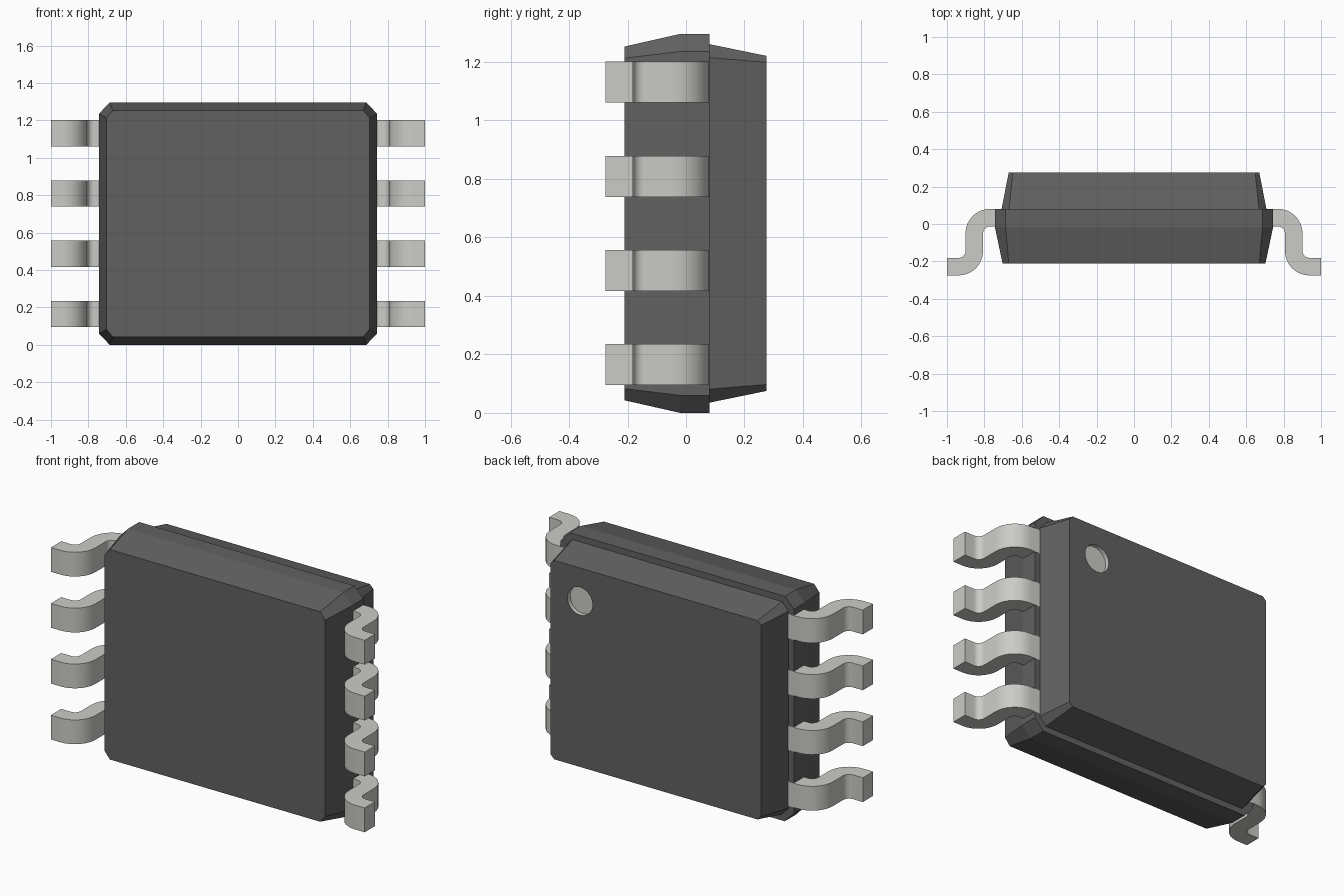
import bpy, bmesh
from math import cos, sin, pi

if "Cube" in bpy.data.objects:
    bpy.data.objects.remove(bpy.data.objects["Cube"])


def material(name, rgb):
    m = bpy.data.materials.new(name)
    m.diffuse_color = (*rgb, 1)
    m.use_nodes = True
    m.node_tree.nodes["Principled BSDF"].inputs["Base Color"].default_value = m.diffuse_color
    return m


DARK = material("dark_plastic", (0.12, 0.12, 0.12))
METAL = material("pale_metal", (0.6, 0.6, 0.57))


def loft(name, rings, mat):
    """Closed solid through a list of equal-length point rings."""
    bm = bmesh.new()
    loops = [[bm.verts.new(p) for p in r] for r in rings]
    n = len(loops[0])
    for a, b in zip(loops, loops[1:]):
        for i in range(n):
            j = (i + 1) % n
            bm.faces.new((a[i], a[j], b[j], b[i]))
    bm.faces.new(loops[0])
    bm.faces.new(loops[-1])
    bmesh.ops.recalc_face_normals(bm, faces=bm.faces)
    me = bpy.data.meshes.new(name)
    bm.to_mesh(me)
    bm.free()
    me.materials.append(mat)
    ob = bpy.data.objects.new(name, me)
    bpy.context.collection.objects.link(ob)
    return ob


def activate(ob):
    bpy.ops.object.select_all(action='DESELECT')
    ob.select_set(True)
    bpy.context.view_layer.objects.active = ob


def octagon(y, hx, hz, cx, cz):
    """Rectangle with cut corners in the XZ plane, centred at z = MID."""
    pts = [(hx, hz - cz), (hx - cx, hz), (cx - hx, hz), (-hx, hz - cz),
           (-hx, cz - hz), (cx - hx, -hz), (hx - cx, -hz), (hx, cz - hz)]
    return [(x, y, MID + z) for x, z in pts]


MID = 0.648

# front half of the case
loft("case_front", [octagon(-0.21, 0.703, 0.605, 0.033, 0.04),
                    octagon(-0.02, 0.743, 0.648, 0.057, 0.06),
                    octagon(0.08, 0.743, 0.648, 0.057, 0.06)], DARK)

# back half of the case, slightly smaller
back = loft("case_back", [octagon(0.08, 0.708, 0.613, 0.04, 0.046),
                          octagon(0.275, 0.67, 0.573, 0.022, 0.022)], DARK)

# round recessed marker in the back face
HX, HZ, HR, DEPTH = 0.483, 1.03, 0.08, 0.025
circle = [(HX + HR * cos(2 * pi * i / 32), HZ + HR * sin(2 * pi * i / 32)) for i in range(32)]
cutter = loft("marker_cutter", [[(x, y, z) for x, z in circle] for y in (0.275 - DEPTH, 0.35)], METAL)
activate(back)
mod = back.modifiers.new("marker", 'BOOLEAN')
mod.operation = 'DIFFERENCE'
mod.solver = 'EXACT'
mod.object = cutter
bpy.ops.object.modifier_apply(modifier=mod.name)
bpy.data.objects.remove(cutter)
if len(back.data.materials) < 2:
    back.data.materials.append(METAL)
for f in back.data.polygons:
    c = f.center
    inside = (c.x - HX) ** 2 + (c.z - HZ) ** 2 < (HR * 1.01) ** 2 and c.y < 0.274
    f.material_index = 1 if inside else 0


# bent pins: S-shaped profile in XY, extruded along z
def arc(cx, cy, r, a0, a1, n=8):
    return [(cx + r * cos(a0 + (a1 - a0) * i / n), cy + r * sin(a0 + (a1 - a0) * i / n))
            for i in range(n + 1)]


R_IN, R_OUT = 0.037, 0.131
profile = ([(0.6, 0.081)] + arc(0.77, -0.05, R_OUT, pi / 2, 0)
           + arc(0.938, -0.144, R_IN, pi, 1.5 * pi)
           + [(1.0, -0.181), (1.0, -0.275)]
           + arc(0.938, -0.144, R_OUT, 1.5 * pi, pi)
           + arc(0.77, -0.05, R_IN, 0, pi / 2) + [(0.6, -0.013)])

for side, label in ((1, "right"), (-1, "left")):
    for i in range(4):
        z = MID + 0.322 * (i - 1.5)
        pin = loft(f"pin_{label}_{i + 1}",
                   [[(side * x, y, z + d) for x, y in profile] for d in (-0.07, 0.07)], METAL)
        activate(pin)
        bpy.ops.object.shade_smooth_by_angle(angle=0.5)
